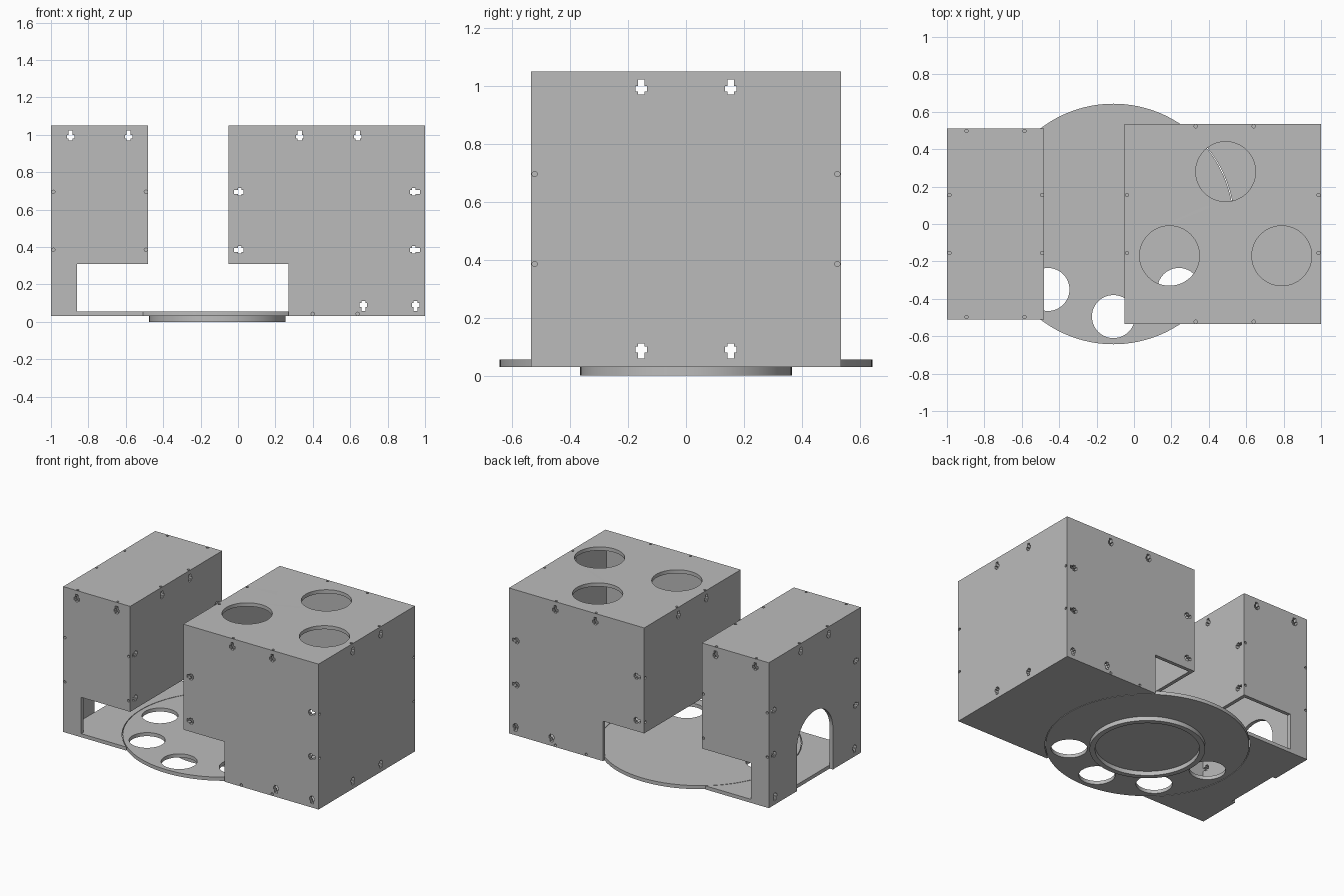
import bpy, bmesh
from math import pi, cos, sin, asin
from mathutils import Matrix

if "Cube" in bpy.data.objects:
    bpy.data.objects.remove(bpy.data.objects["Cube"], do_unlink=True)

grey = bpy.data.materials.new("plain grey")
grey.use_nodes = True
grey.diffuse_color = (0.5, 0.5, 0.5, 1)
grey.node_tree.nodes["Principled BSDF"].inputs["Base Color"].default_value = (0.5, 0.5, 0.5, 1)

T = 0.025                       # sheet thickness
BOTTOM, FLOOR, TOP = 0.03, 0.055, 1.05
WALL_TOP = TOP - T
NOTCH = 0.31                    # height of the opening under the boxes
DISC_X, DISC_R = -0.11, 0.643
ROWS = (0.385, 0.695)           # heights of the side fixings
PAIR = (-0.155, 0.155)

# Axes (u, v, normal) of a sheet facing x, y or z
AXES = {
    "x": ((0, 1, 0), (0, 0, 1), (1, 0, 0)),
    "y": ((1, 0, 0), (0, 0, 1), (0, -1, 0)),
    "z": ((1, 0, 0), (0, 1, 0), (0, 0, 1)),
}


def arc(cx, cy, r, a0, a1, n):
    return [(cx + r * cos(a0 + (a1 - a0) * i / n), cy + r * sin(a0 + (a1 - a0) * i / n))
            for i in range(n + 1)]


def circle(cx, cy, r, n=64):
    return arc(cx, cy, r, 0, 2 * pi, n)[:-1]


def rect(u0, v0, u1, v1):
    return [(u0, v0), (u1, v0), (u1, v1), (u0, v1)]


def screw(u, v):
    return circle(u, v, 0.009, 12)


def slot(u, v, du, dv):
    """Cross-shaped slot starting at an edge point and running inward."""
    half = [(0.003, 0.011), (0.025, 0.011), (0.025, 0.02),
            (0.045, 0.02), (0.045, 0.011), (0.055, 0.011)]
    pts = half + [(a, -b) for a, b in reversed(half)]
    return [(u + a * du - b * dv, v + a * dv + b * du) for a, b in pts]


def sheet(name, axis, centre, outline, holes=(), thick=T):
    """Flat sheet cut from an outline with holes."""
    curve = bpy.data.curves.new(name, "CURVE")
    curve.dimensions = "2D"
    curve.fill_mode = "BOTH"
    curve.extrude = thick / 2
    for loop in [outline, *holes]:
        s = curve.splines.new("POLY")
        s.points.add(len(loop) - 1)
        for p, (u, v) in zip(s.points, loop):
            p.co = (u, v, 0, 1)
        s.use_cyclic_u = True
    tmp = bpy.data.objects.new(name + "_outline", curve)
    bpy.context.collection.objects.link(tmp)
    bpy.context.view_layer.update()
    deps = bpy.context.evaluated_depsgraph_get()
    mesh = bpy.data.meshes.new_from_object(tmp.evaluated_get(deps))
    bpy.data.objects.remove(tmp, do_unlink=True)

    u, v, n = AXES[axis]
    m = Matrix((u, v, n)).transposed().to_4x4()
    m.translation = [abs(c) * centre for c in n]
    bm = bmesh.new()
    bm.from_mesh(mesh)
    bmesh.ops.remove_doubles(bm, verts=bm.verts, dist=0.0003)
    bmesh.ops.transform(bm, matrix=m, verts=bm.verts)
    bmesh.ops.recalc_face_normals(bm, faces=bm.faces)
    bm.to_mesh(mesh)
    bm.free()
    mesh.name = name
    mesh.materials.clear()
    mesh.materials.append(grey)
    ob = bpy.data.objects.new(name, mesh)
    bpy.context.collection.objects.link(ob)
    bpy.ops.object.select_all(action="DESELECT")
    ob.select_set(True)
    bpy.context.view_layer.objects.active = ob
    bpy.ops.object.shade_smooth_by_angle(angle=pi / 6)
    return ob


def top_slots(places):
    return [slot(p, WALL_TOP, 0, -1) for p in places]


# Round base with four openings and the ring below it
openings = [circle(DISC_X + 0.495 * cos(a), 0.495 * sin(a), 0.115)
            for a in (pi, pi * 1.25, pi * 1.5, pi * 1.75)]
sheet("base_disc", "z", (BOTTOM + FLOOR) / 2, circle(DISC_X, 0, DISC_R, 128), openings)
sheet("base_ring", "z", BOTTOM / 2, circle(DISC_X, 0, 0.365, 96),
      [circle(DISC_X, 0, 0.33, 96)], BOTTOM)

# Floors hugging the disc with a hairline gap
R = DISC_R + 0.004
Y = 0.51
A = asin(Y / R)
sheet("small_box_floor", "z", (BOTTOM + FLOOR) / 2,
      [(-1 + T, Y)] + arc(DISC_X, 0, R, pi - A, pi + A, 48) + [(-1 + T, -Y)])
sheet("large_box_floor", "z", (BOTTOM + FLOOR) / 2,
      [(1 - T, -Y)] + arc(DISC_X, 0, R, -A, A, 48) + [(1 - T, Y)])

# Small box
X0, X1, SY = -1.0, -0.48, 0.51
IN = SY - T
sx = (-0.895, -0.585)
lid = [screw(x, s * (SY - T / 2)) for x in sx for s in (-1, 1)]
lid += [screw(x, y) for x in (X0 + T / 2, X1 - T / 2) for y in PAIR]
sheet("small_box_top", "z", TOP - T / 2, rect(X0, -SY, X1, SY), lid)

face = [(X0, BOTTOM), (-0.86, BOTTOM), (-0.86, NOTCH), (X1, NOTCH), (X1, WALL_TOP), (X0, WALL_TOP)]
fix = top_slots(sx) + [screw(x, z) for x in (X0 + T / 2, X1 - T / 2) for z in ROWS]
for side, s in (("front", -1), ("back", 1)):
    sheet("small_box_" + side, "y", s * (SY - T / 2), face, fix)

edge = [slot(s * IN, z, -s, 0) for s in (-1, 1) for z in ROWS]
edge += top_slots(PAIR)
sheet("small_box_inner_wall", "x", X1 - T / 2, rect(-IN, NOTCH, IN, WALL_TOP), edge)
arch = [(-0.2, BOTTOM)] + arc(0, 0.32, 0.2, pi, 0, 32) + [(0.2, BOTTOM)]
sheet("small_box_arch_wall", "x", X0 + T / 2,
      [(-IN, WALL_TOP), (-IN, BOTTOM)] + arch + [(IN, BOTTOM), (IN, WALL_TOP)],
      edge + [slot(y, FLOOR, 0, 1) for y in (-0.44, 0.44)])

# Large box
X0, X1, LY = -0.05, 1.0, 0.535
lx = (0.33, 0.64)
lid = [screw(x, s * (LY - T / 2)) for x in lx for s in (-1, 1)]
lid += [screw(x, y) for x in (X0 + T / 2, X1 - T / 2) for y in PAIR]
lid += [circle(x, y, 0.16) for x, y in ((0.49, 0.28), (0.19, -0.17), (0.79, -0.17))]
sheet("large_box_top", "z", TOP - T / 2, rect(X0, -LY, X1, LY), lid)

a, b = X0 + T, X1 - T
face = [(0.27, BOTTOM), (b, BOTTOM), (b, WALL_TOP), (a, WALL_TOP), (a, NOTCH), (0.27, NOTCH)]
fix = top_slots(lx) + [slot(x, FLOOR, 0, 1) for x in (0.67, 0.955)]
fix[-1] = slot(0.95, FLOOR, 0, 1)
fix += [slot(x, z, d, 0) for x, d in ((a, 1), (b, -1)) for z in ROWS]
fix += [screw(x, BOTTOM + T / 2) for x in (0.4, 0.64)]
for side, s in (("front", -1), ("back", 1)):
    sheet("large_box_" + side, "y", s * (LY - T / 2), face, fix)

edge = [screw(s * (LY - T / 2), z) for s in (-1, 1) for z in ROWS] + top_slots(PAIR)
sheet("large_box_inner_wall", "x", X0 + T / 2, rect(-LY, NOTCH, LY, WALL_TOP), edge)
sheet("large_box_outer_wall", "x", X1 - T / 2, rect(-LY, BOTTOM, LY, WALL_TOP),
      edge + [slot(y, FLOOR, 0, 1) for y in PAIR])
